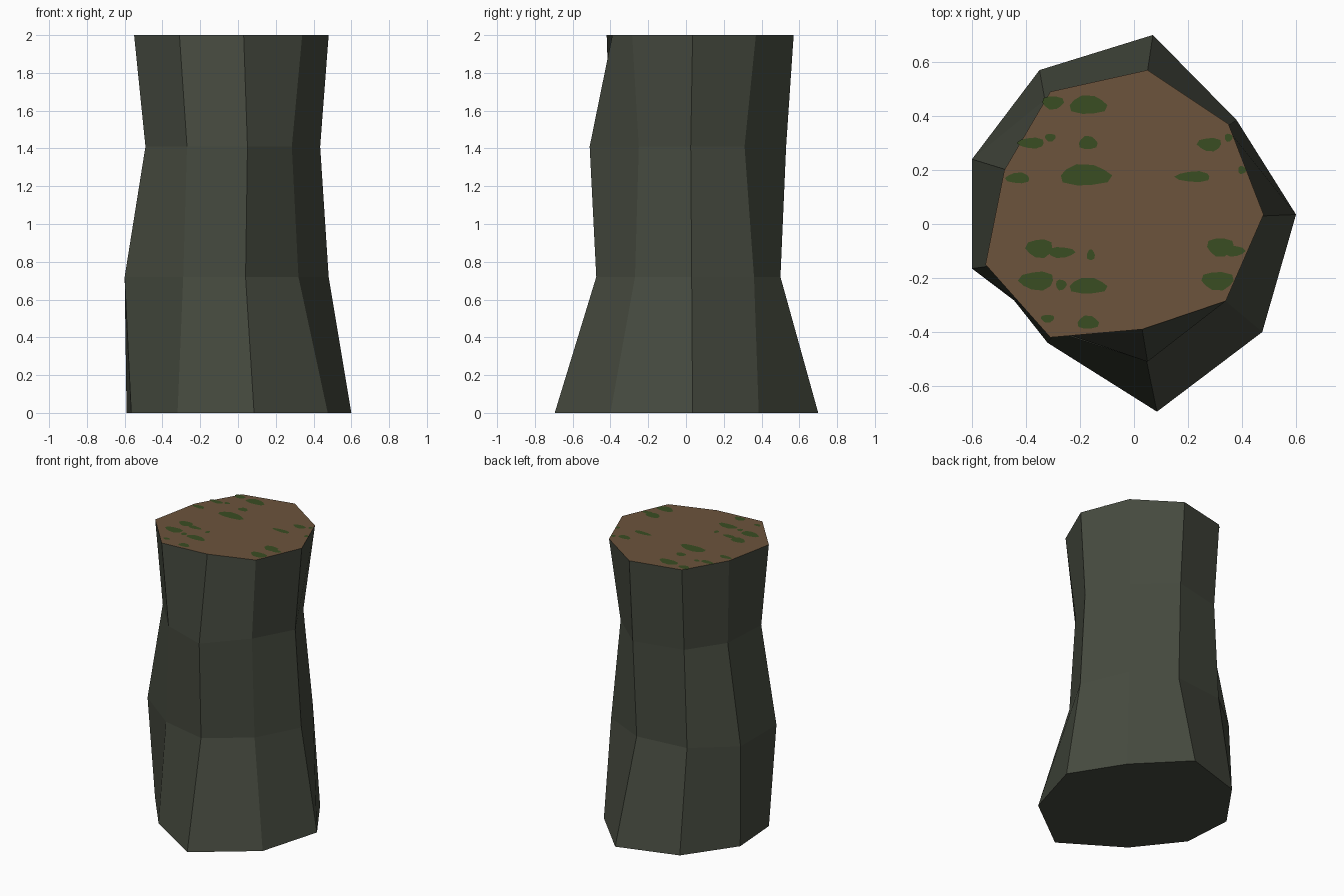
import bpy
import bmesh
import math

default_cube = bpy.data.objects.get("Cube")
if default_cube:
    bpy.data.objects.remove(default_cube, do_unlink=True)


def make_material(name, colour):
    material = bpy.data.materials.new(name)
    material.use_nodes = True
    rgba = (*colour, 1.0)
    material.diffuse_color = rgba
    shader = material.node_tree.nodes["Principled BSDF"]
    shader.inputs["Base Color"].default_value = rgba
    shader.inputs["Roughness"].default_value = 0.9
    return material


def make_object(name, bm, materials):
    mesh = bpy.data.meshes.new(name)
    bm.to_mesh(mesh)
    bm.free()
    for material in materials:
        mesh.materials.append(material)
    obj = bpy.data.objects.new(name, mesh)
    bpy.context.scene.collection.objects.link(obj)
    return obj


bark = make_material("dark grey green bark", (0.061, 0.069, 0.050))
wood = make_material("brown cut wood", (0.150, 0.088, 0.045))
moss = make_material("green moss", (0.042, 0.074, 0.016))

# Cross-sections of the trunk, counter-clockwise from the left side
HEIGHT = 2
sections = {
    0: [(.6, .035), (.38, .385), (.07, .7), (-.35, .57), (-.59, .23),
        (-.565, -.13), (-.32, -.44), (.085, -.695), (.475, -.4)],
    .72: [(.48, .03), (.34, .36), (.04, .5), (-.33, .46), (-.6, .24),
          (-.6, -.165), (-.29, -.4), (.04, -.475), (.32, -.27)],
    1.41: [(.435, .025), (.3, .31), (.05, .53), (-.3, .45), (-.47, .2),
           (-.49, -.15), (-.27, -.4), (.05, -.51), (.285, -.25)],
    HEIGHT: [(.48, .035), (.35, .37), (.05, .57), (-.31, .49), (-.48, .2),
             (-.55, -.15), (-.31, -.42), (.03, -.39), (.34, -.285)],
}

# Trunk: bark walls and base, brown cut top
bm = bmesh.new()
rings = [[bm.verts.new((x, y, z)) for x, y in points]
         for z, points in sections.items()]
for lower, upper in zip(rings, rings[1:]):
    count = len(lower)
    for i in range(count):
        j = (i + 1) % count
        bm.faces.new((lower[i], lower[j], upper[j], upper[i]))
bm.faces.new(list(reversed(rings[0])))
cut_top = bm.faces.new(rings[-1])
cut_top.material_index = 1
make_object("trunk", bm, [bark, wood])

# Moss: flat ragged patches lying on the cut top (x, y, width, depth)
patches = [
    (-.17, .44, .14, .07), (-.3, .45, .08, .05), (-.38, .3, .1, .04),
    (-.31, .32, .04, .03), (-.17, .3, .07, .05), (-.18, .18, .19, .08),
    (-.43, .17, .09, .04), (.22, .175, .13, .04), (.28, .295, .09, .05),
    (.35, .32, .03, .03), (.4, .2, .03, .03), (-.35, -.09, .1, .07),
    (-.27, -.105, .1, .04), (-.16, -.115, .03, .04), (.32, -.085, .1, .07),
    (.37, -.1, .08, .04), (-.36, -.21, .13, .07), (-.27, -.225, .04, .04),
    (-.17, -.23, .14, .06), (.31, -.21, .12, .07), (-.17, -.365, .08, .05),
    (-.32, -.35, .05, .03),
]
CORNERS = 10
LIFT = 0.002
bm = bmesh.new()
for x, y, width, depth in patches:
    outline = []
    for i in range(CORNERS):
        angle = math.tau * i / CORNERS
        ragged = 1 + 0.1 * math.sin(3 * angle + x * 20)
        outline.append(bm.verts.new((
            x + width / 2 * ragged * math.cos(angle),
            y + depth / 2 * ragged * math.sin(angle),
            HEIGHT + LIFT)))
    bm.faces.new(outline)
make_object("moss_patches", bm, [moss])
